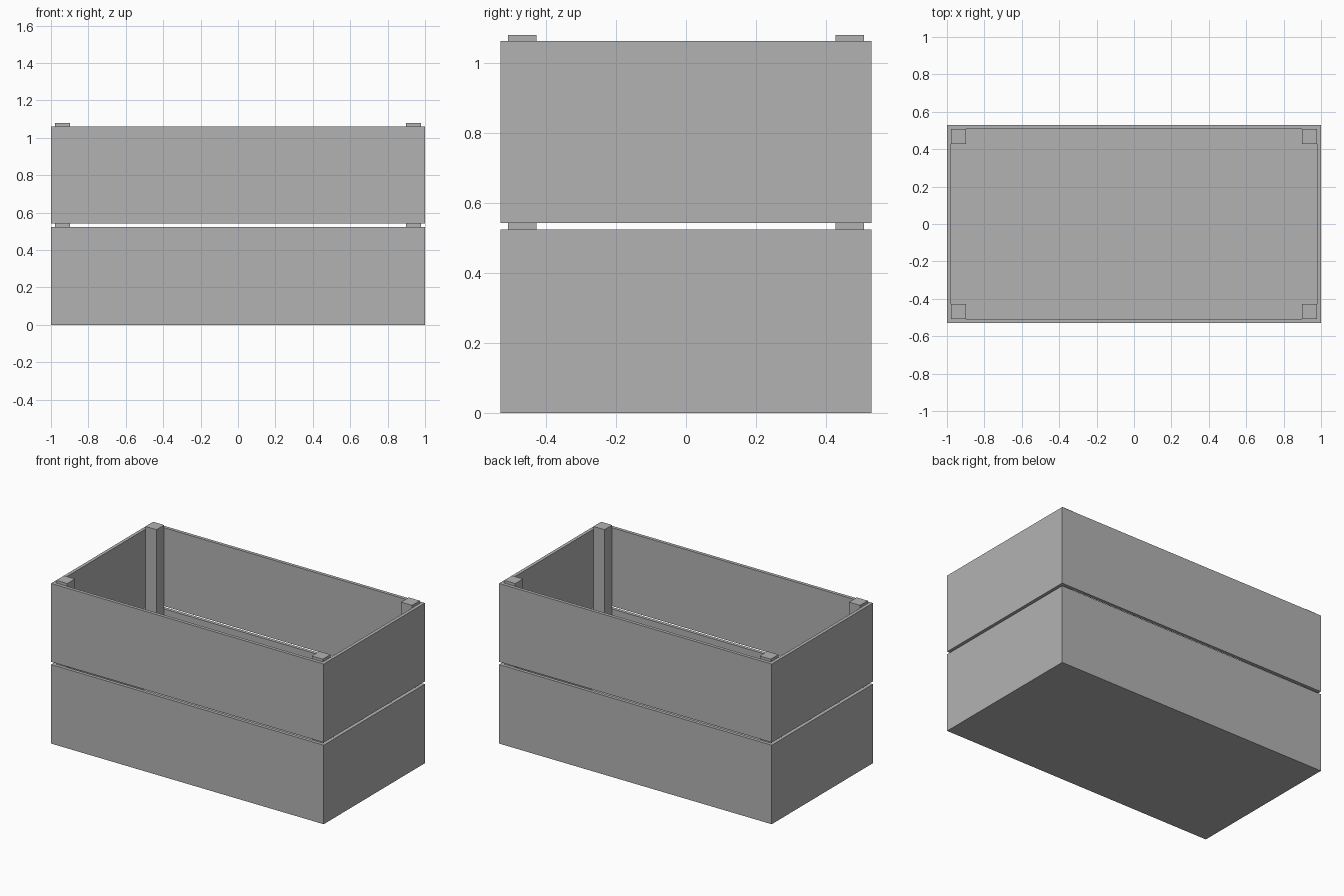
import bpy
import bmesh

cube = bpy.data.objects.get("Cube")
if cube:
    bpy.data.objects.remove(cube, do_unlink=True)

# Overall sizes
HALF_X, HALF_Y = 1.0, 0.53
WALL = 0.022
POST = 0.081
FLOOR = 0.004
BAND = 0.52
GAP = 0.018

grey = bpy.data.materials.new("plain_grey")
grey.use_nodes = True
COLOUR = (0.45, 0.45, 0.45, 1)
grey.diffuse_color = COLOUR
grey.node_tree.nodes["Principled BSDF"].inputs["Base Color"].default_value = COLOUR


def add_object(name, bm):
    bmesh.ops.recalc_face_normals(bm, faces=bm.faces)
    mesh = bpy.data.meshes.new(name)
    bm.to_mesh(mesh)
    bm.free()
    mesh.materials.append(grey)
    obj = bpy.data.objects.new(name, mesh)
    bpy.context.collection.objects.link(obj)
    return obj


def add_box(name, low, high):
    bm = bmesh.new()
    bmesh.ops.create_cube(bm, size=1)
    for v in bm.verts:
        v.co = [h if c > 0 else l for c, l, h in zip(v.co, low, high)]
    return add_object(name, bm)


def add_band(name, z0, z1):
    """Rectangular ring of four walls, open above and below."""
    bm = bmesh.new()
    corners = ((-1, -1), (1, -1), (1, 1), (-1, 1))
    loops = []
    for inset, z in ((0, z0), (0, z1), (WALL, z1), (WALL, z0)):
        loops.append([bm.verts.new((sx * (HALF_X - inset), sy * (HALF_Y - inset), z))
                      for sx, sy in corners])
    for a, b in zip(loops, loops[1:] + loops[:1]):
        for i in range(4):
            j = (i + 1) % 4
            bm.faces.new((a[i], a[j], b[j], b[i]))
    return add_object(name, bm)


# Floor panel
add_box("floor", (-HALF_X, -HALF_Y, 0), (HALF_X, HALF_Y, FLOOR))

# Two wall bands with a slot between them
lower_top = FLOOR + BAND
upper_base = lower_top + GAP
upper_top = upper_base + BAND
add_band("lower_walls", FLOOR, lower_top)
add_band("upper_walls", upper_base, upper_top)

# Corner posts, rising slightly above the rim
px, py = HALF_X - WALL, HALF_Y - WALL
for side, sx in (("right", -1), ("left", 1)):
    for end, sy in (("front", -1), ("back", 1)):
        xs = sorted((sx * px, sx * (px - POST)))
        ys = sorted((sy * py, sy * (py - POST)))
        add_box(f"{end}_{side}_post", (xs[0], ys[0], FLOOR), (xs[1], ys[1], upper_top + GAP))
